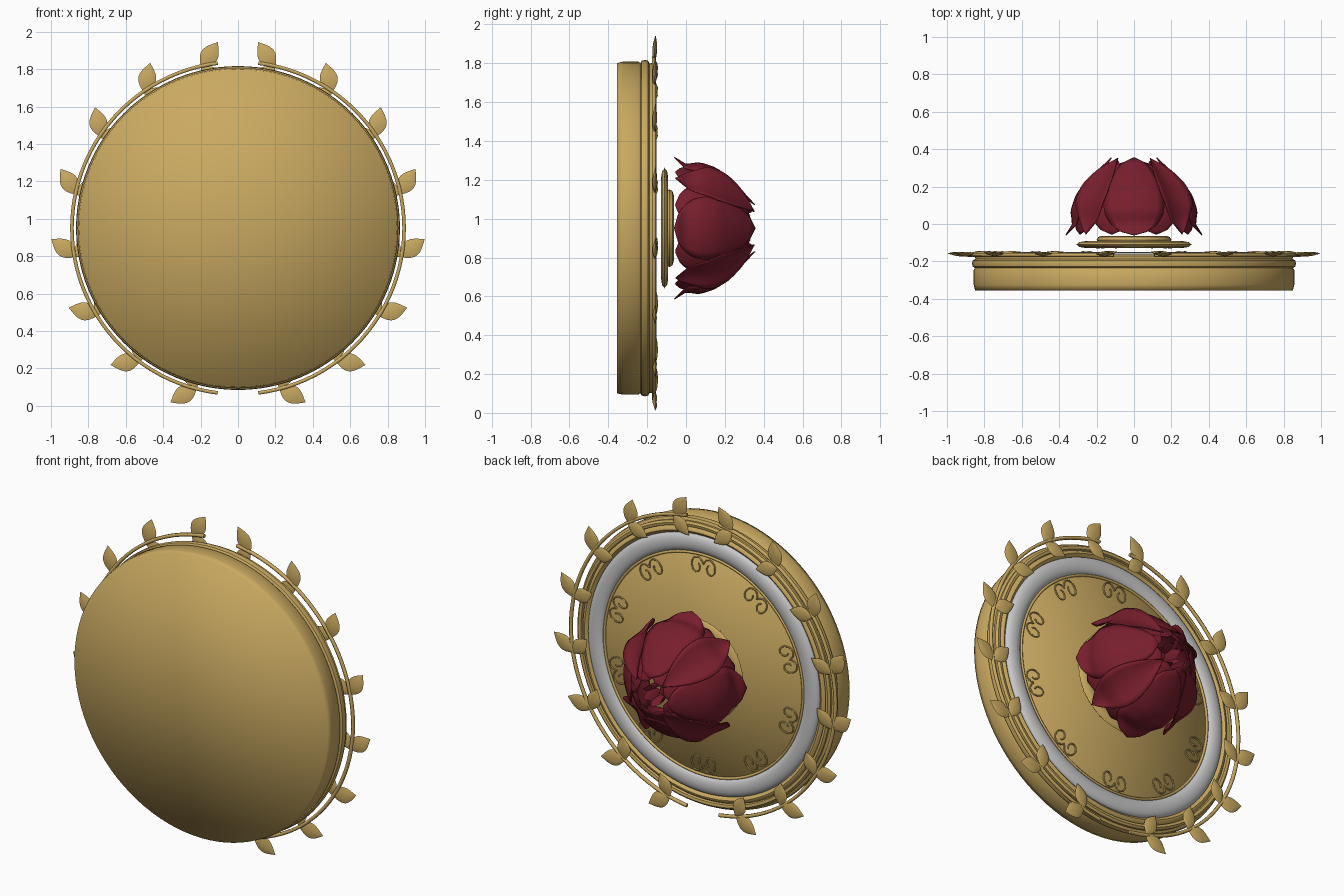
import bpy, bmesh, math
from mathutils import Vector

cube = bpy.data.objects.get("Cube")
if cube:
    bpy.data.objects.remove(cube)
CENTRE_Z = 0.951


def material(name, rgb):
    m = bpy.data.materials.new(name)
    m.use_nodes = True
    m.diffuse_color = (*rgb, 1)
    m.node_tree.nodes["Principled BSDF"].inputs["Base Color"].default_value = (*rgb, 1)
    return m


GOLD = material("gold", (0.59, 0.4, 0.12))
RED = material("deep_red", (0.185, 0.013, 0.026))
PEARL = material("pale_grey", (0.58, 0.58, 0.58))


def polar(angle, r, y):
    """Point at a clock angle from the top, around the y axis."""
    return Vector((r * math.sin(angle), y, r * math.cos(angle)))


def finish(bm, name, mat, sharp=None):
    bmesh.ops.remove_doubles(bm, verts=bm.verts, dist=0.0003)
    bmesh.ops.recalc_face_normals(bm, faces=bm.faces)
    mesh = bpy.data.meshes.new(name)
    bm.to_mesh(mesh)
    bm.free()
    mesh.materials.append(mat)
    ob = bpy.data.objects.new(name, mesh)
    ob.location.z = CENTRE_Z
    bpy.context.collection.objects.link(ob)
    bpy.ops.object.select_all(action='DESELECT')
    ob.select_set(True)
    bpy.context.view_layer.objects.active = ob
    if sharp is None:
        bpy.ops.object.shade_smooth()
    else:
        bpy.ops.object.shade_smooth_by_angle(angle=math.radians(sharp))
    return ob


def add_grid(bm, rows, close=False):
    """Skin a list of point rows with quads."""
    grid = [[bm.verts.new(p) for p in row] for row in rows]
    n = len(rows[0])
    for a, b in zip(grid, grid[1:]):
        for j in range(n if close else n - 1):
            k = (j + 1) % n
            bm.faces.new((a[j], a[k], b[k], b[j]))


def lathe(name, profile, mat, sharp=None, segments=96):
    bm = bmesh.new()
    turns = [math.tau * i / segments for i in range(segments)]
    add_grid(bm, [[polar(a, r, y) for a in turns] for r, y in profile], close=True)
    return finish(bm, name, mat, sharp)


def ring_profile(radius, y, thick, depth, steps=16):
    return [(radius + thick * math.cos(math.tau * i / steps),
             y + depth * math.sin(math.tau * i / steps)) for i in range(steps + 1)]


def sample(points, t):
    """Piecewise linear lookup along evenly spaced profile points."""
    f = t * (len(points) - 1)
    i = min(int(f), len(points) - 2)
    return Vector(points[i]).lerp(Vector(points[i + 1]), f - i)


# Round case: softly shaded front shell, moulded back rim and gently domed plate
lathe("case_front", [(0, -0.355), (0.85, -0.355), (0.857, -0.325), (0.857, -0.245),
                     (0.85, -0.235)], GOLD)
lathe("back_moulding", [(0.85, -0.235), (0.862, -0.228), (0.866, -0.21), (0.862, -0.195),
                        (0.848, -0.188), (0.85, -0.172), (0.838, -0.162), (0.822, -0.165),
                        (0.818, -0.178), (0.808, -0.165), (0.795, -0.162), (0.785, -0.17),
                        (0.775, -0.18), (0.66, -0.18)], GOLD, 40)
lathe("back_plate", [(0.675, -0.19), (0.662, -0.172), (0, -0.164)], GOLD)
lathe("pale_ring", ring_profile(0.725, -0.178, 0.053, 0.027), PEARL)
lathe("inner_bead", ring_profile(0.667, -0.172, 0.008, 0.01, 8), GOLD)


# Tubes for wreath stems and scrollwork
def tubes(name, paths, thickness):
    curve = bpy.data.curves.new(name, 'CURVE')
    curve.dimensions = '3D'
    curve.bevel_depth = thickness
    curve.bevel_resolution = 1
    curve.use_fill_caps = True
    for path in paths:
        spline = curve.splines.new('POLY')
        spline.points.add(len(path) - 1)
        for point, p in zip(spline.points, path):
            point.co = (*p, 1)
    curve.materials.append(GOLD)
    ob = bpy.data.objects.new(name, curve)
    ob.location.z = CENTRE_Z
    bpy.context.collection.objects.link(ob)


stem_angles = [math.radians(7 + 166 * i / 48) for i in range(49)]
tubes("wreath_stems", [[polar(side * a, 0.888, -0.165) for a in stem_angles]
                       for side in (-1, 1)], 0.011)

# Paired curls around the back plate
curls = []
for k in range(10):
    a = math.tau * k / 10
    out, along = polar(a, 1, 0), polar(a + math.pi / 2, 1, 0)
    for side in (-1, 1):
        path = []
        for i in range(25):
            t = i / 24
            turn = math.pi * (0.9 - 2.2 * t)
            r = 0.046 * (1 - 0.65 * t)
            u = 0.044 + r * math.cos(turn)
            v = r * 1.35 * math.sin(turn)
            path.append(out * (0.592 + v) + along * side * u + Vector((0, -0.167, 0)))
        curls.append(path)
tubes("scrollwork", curls, 0.0042)


# Leaves: pointed lens shapes with a ridge on both sides
def add_leaf(bm, base, tip, half_width, thick, normal=Vector((0, 1, 0))):
    axis = tip - base
    across = axis.cross(normal).normalized()
    rows = []
    for i in range(13):
        t = i / 12
        w = half_width * math.sin(math.pi * t ** 0.95) ** 1.05 if 0 < t < 1 else 0
        h = thick * w / half_width
        mid = base + axis * t
        rows.append([mid - across * w, mid - across * w * 0.5 + normal * h * 0.8,
                     mid + normal * h * 0.6, mid + across * w * 0.5 + normal * h * 0.8,
                     mid + across * w, mid - normal * h])
    add_grid(bm, rows, close=True)


bm = bmesh.new()
for side in (-1, 1):
    for i in range(8):
        a = math.radians(13 + 21.8 * i)
        b = a - math.radians(6.8)
        add_leaf(bm, polar(side * a, 0.875, -0.163), polar(side * b, 1.0, -0.157), 0.048, 0.013)
        add_leaf(bm, polar(side * a, 0.885, -0.16), polar(side * b, 0.775, -0.15), 0.044, 0.012)
finish(bm, "wreath_leaves", GOLD, 35)

# Gold rosette tucked behind the flower
bm = bmesh.new()
for k in range(12):
    a = math.tau * k / 12
    add_leaf(bm, polar(a, 0.08, -0.11), polar(a, 0.315, -0.11), 0.065, 0.02)
finish(bm, "rosette_leaves", GOLD, 35)
lathe("rosette_band", ring_profile(0.262, -0.11, 0.045, 0.018, 8), GOLD, 40, 32)
lathe("rosette_ring", ring_profile(0.17, -0.085, 0.03, 0.022, 8), GOLD, 40, 32)

# Flower: layered petals, each following a dome profile of (radius, depth)
ROUND = [(0.365, -0.06), (0.328, 0.0), (0.338, 0.07), (0.308, 0.16), (0.222, 0.26), (0.12, 0.355)]
LENS = [(0.365, -0.055), (0.33, 0.01), (0.322, 0.1), (0.275, 0.19), (0.2, 0.28), (0.12, 0.352)]
CORE = [(0.31, -0.055), (0.318, 0.02), (0.3, 0.1), (0.25, 0.19), (0.17, 0.28), (0.09, 0.335)]


def petals(name, profile, count, start, half_width, fullness, lift):
    bm = bmesh.new()
    for k in range(count):
        a0 = start + math.tau * k / count
        rows = []
        for i in range(17):
            t = i / 16
            r, y = sample(profile, t)
            w = half_width * max(math.sin(math.pi * t), 0.001) ** fullness
            row = []
            for j in range(9):
                s = j / 4 - 1
                edge = lift * s * s * math.sin(math.pi * t)
                row.append(polar(a0 + s * w / (r + 0.03), r + edge, y + 0.5 * edge))
            rows.append(row)
        add_grid(bm, rows)
    ob = finish(bm, name, RED, 50)
    solid = ob.modifiers.new("thickness", 'SOLIDIFY')
    solid.thickness = 0.005
    solid.offset = 0


petals("round_petals", ROUND, 4, 0, 0.185, 0.55, 0)
petals("lens_petals", LENS, 4, math.pi / 4, 0.11, 0.9, 0.035)
petals("core_petals", CORE, 8, math.pi / 8, 0.16, 0.5, 0)

# Small folded petals in the heart of the flower
bm = bmesh.new()
for k in range(6):
    a = math.tau * k / 6
    add_leaf(bm, polar(a, 0.03, 0.2), polar(a, 0.065, 0.335), 0.035, 0.008, polar(a, 1, 0))
finish(bm, "flower_heart", RED, 35)
